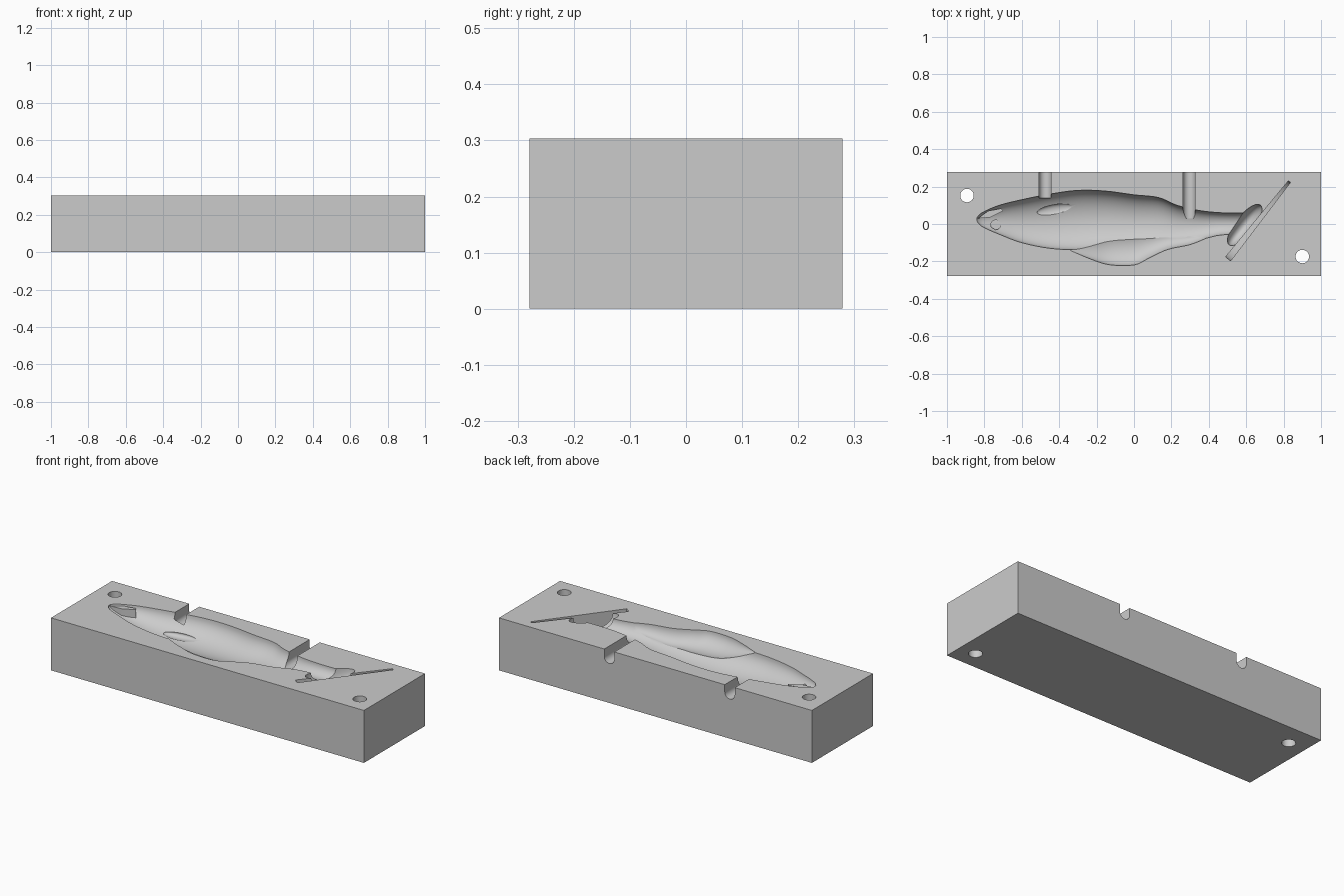
import bpy, bmesh, math
from mathutils import Matrix, Vector

if "Cube" in bpy.data.objects:
    bpy.data.objects.remove(bpy.data.objects["Cube"], do_unlink=True)

TOP, HALF_Y = 0.303, 0.279

grey = bpy.data.materials.new("mould grey")
grey.use_nodes = True
grey.diffuse_color = (0.6, 0.6, 0.6, 1)
grey.node_tree.nodes["Principled BSDF"].inputs["Base Color"].default_value = (0.6, 0.6, 0.6, 1)


def make(name, bm):
    bmesh.ops.recalc_face_normals(bm, faces=bm.faces)
    mesh = bpy.data.meshes.new(name)
    bm.to_mesh(mesh)
    bm.free()
    mesh.materials.append(grey)
    ob = bpy.data.objects.new(name, mesh)
    bpy.context.scene.collection.objects.link(ob)
    return ob


def box(name, size, pos):
    bm = bmesh.new()
    bmesh.ops.create_cube(bm, size=1, matrix=Matrix.Translation(pos) @ Matrix.Diagonal((*size, 1)))
    return make(name, bm)


def cylinder(name, radius, depth, matrix):
    bm = bmesh.new()
    bmesh.ops.create_cone(bm, cap_ends=True, segments=40, radius1=radius, radius2=radius,
                          depth=depth, matrix=matrix)
    return make(name, bm)


def ellipsoid(name, pos, radii, turn=0):
    bm = bmesh.new()
    m = Matrix.Translation(pos) @ Matrix.Rotation(turn, 4, 'Z') @ Matrix.Diagonal((*radii, 1))
    bmesh.ops.create_uvsphere(bm, u_segments=40, v_segments=24, radius=1, matrix=m)
    return make(name, bm)


def smooth_rows(rows, steps=4):
    """Catmull-Rom resampling of the station rows."""
    pts = [Vector(r) for r in rows]
    out = []
    for i in range(len(pts) - 1):
        a, b, c, d = (pts[max(i - 1, 0)], pts[i], pts[i + 1], pts[min(i + 2, len(pts) - 1)])
        for s in range(steps):
            t = s / steps
            out.append(b + (c - a) * (t / 2) + (a * 2 - b * 5 + c * 4 - d) * (t * t / 2)
                       + (b * 3 - a - c * 3 + d) * (t ** 3 / 2))
    return out + [pts[-1]]


def loft(name, rows, sides=44):
    """Elliptical sections; each row is x, lower y, upper y, depth."""
    bm = bmesh.new()
    rings = []
    for x, low, high, depth in smooth_rows(rows):
        mid, half = (low + high) / 2, (high - low) / 2
        rings.append([bm.verts.new((x, mid + half * math.cos(a), TOP + depth * math.sin(a)))
                      for a in (2 * math.pi * k / sides for k in range(sides))])
    for r, s in zip(rings, rings[1:]):
        for k in range(sides):
            n = (k + 1) % sides
            bm.faces.new((r[k], r[n], s[n], s[k]))
    bm.faces.new(rings[0])
    bm.faces.new(rings[-1])
    return make(name, bm)


block = box("mould_block", (2, 2 * HALF_Y, TOP), (0, 0, TOP / 2))
cutters = []

# Fish body cavity
cutters.append(loft("body_cutter", [
    (-0.84, 0.015, 0.035, 0.008), (-0.81, -0.015, 0.062, 0.03), (-0.72, -0.055, 0.1, 0.06),
    (-0.6, -0.1, 0.13, 0.085), (-0.45, -0.13, 0.16, 0.102), (-0.3, -0.138, 0.18, 0.11),
    (-0.15, -0.13, 0.176, 0.11), (0, -0.125, 0.156, 0.105), (0.13, -0.12, 0.142, 0.095),
    (0.23, -0.11, 0.1, 0.083), (0.35, -0.085, 0.072, 0.068), (0.47, -0.058, 0.06, 0.055),
    (0.6, -0.06, 0.06, 0.055)]))

# Belly fin hollow
cutters.append(loft("belly_fin_cutter", [
    (-0.34, -0.142, -0.08, 0.01), (-0.23, -0.188, -0.05, 0.05), (-0.13, -0.218, -0.02, 0.075),
    (0, -0.219, -0.01, 0.08), (0.08, -0.182, -0.01, 0.075), (0.18, -0.136, -0.01, 0.07),
    (0.3, -0.11, -0.02, 0.055), (0.4, -0.07, -0.02, 0.03)]))

# Eye socket and side fin
cutters.append(cylinder("eye_cutter", 0.026, 0.03, Matrix.Translation((-0.74, -0.005, TOP - 0.05))))
cutters.append(ellipsoid("side_fin_cutter", (-0.42, 0.075, TOP - 0.088), (0.1, 0.03, 0.018), 0.15))

# Flared tail root and slanted tail slot
slant = math.atan2(0.41, 0.325)
cutters.append(ellipsoid("tail_root_cutter", (0.592, -0.005, TOP), (0.135, 0.05, 0.1), slant))
cutters.append(cylinder("tail_slot_cutter", 1, 1, Matrix.Rotation(math.pi / 2, 4, 'X')))
for v in cutters[-1].data.vertices:
    thick = 0.024 - 0.01 * v.co.x
    v.co = (v.co.x * 0.264, v.co.y * 2 * thick / 2, v.co.z * 0.14)
cutters[-1].data.transform(Matrix.Translation((0.667, 0.02, TOP)) @ Matrix.Rotation(slant, 4, 'Z'))

# Round-bottomed side channels
for x, start in ((-0.475, 0.14), (0.295, 0.03)):
    length = 0.4 - start
    mid = start + length / 2
    cutters.append(cylinder("channel_round_cutter", 0.032, length,
                   Matrix.Translation((x, mid, TOP - 0.043)) @ Matrix.Rotation(math.pi / 2, 4, 'X')))
    cutters.append(box("channel_slot_cutter", (0.064, length, 0.143), (x, mid, TOP + 0.0285)))

# Pin holes
for x, y in ((-0.893, 0.152), (0.9, -0.174)):
    cutters.append(cylinder("pin_hole_cutter", 0.036, 1, Matrix.Translation((x, y, TOP / 2))))

bpy.context.view_layer.objects.active = block
for c in cutters:
    mod = block.modifiers.new("cut", 'BOOLEAN')
    mod.operation, mod.solver, mod.object = 'DIFFERENCE', 'EXACT', c
    bpy.ops.object.modifier_apply(modifier=mod.name)
    bpy.data.objects.remove(c, do_unlink=True)

# Wedge that keeps the mouth open
bm = bmesh.new()
outline = [(-0.835, 0.03), (-0.77, 0.035), (-0.7, 0.07), (-0.71, 0.083), (-0.78, 0.07)]
face = bm.faces.new([bm.verts.new((x, y, TOP - 0.006)) for x, y in outline])
ext = bmesh.ops.extrude_face_region(bm, geom=[face])
for v in ext["geom"]:
    if isinstance(v, bmesh.types.BMVert):
        v.co.z -= 0.07
make("mouth_core", bm)

# Smooth the cavity, keep block edges sharp
bpy.ops.object.select_all(action='DESELECT')
block.select_set(True)
bpy.ops.object.shade_smooth_by_angle(angle=math.radians(30))
